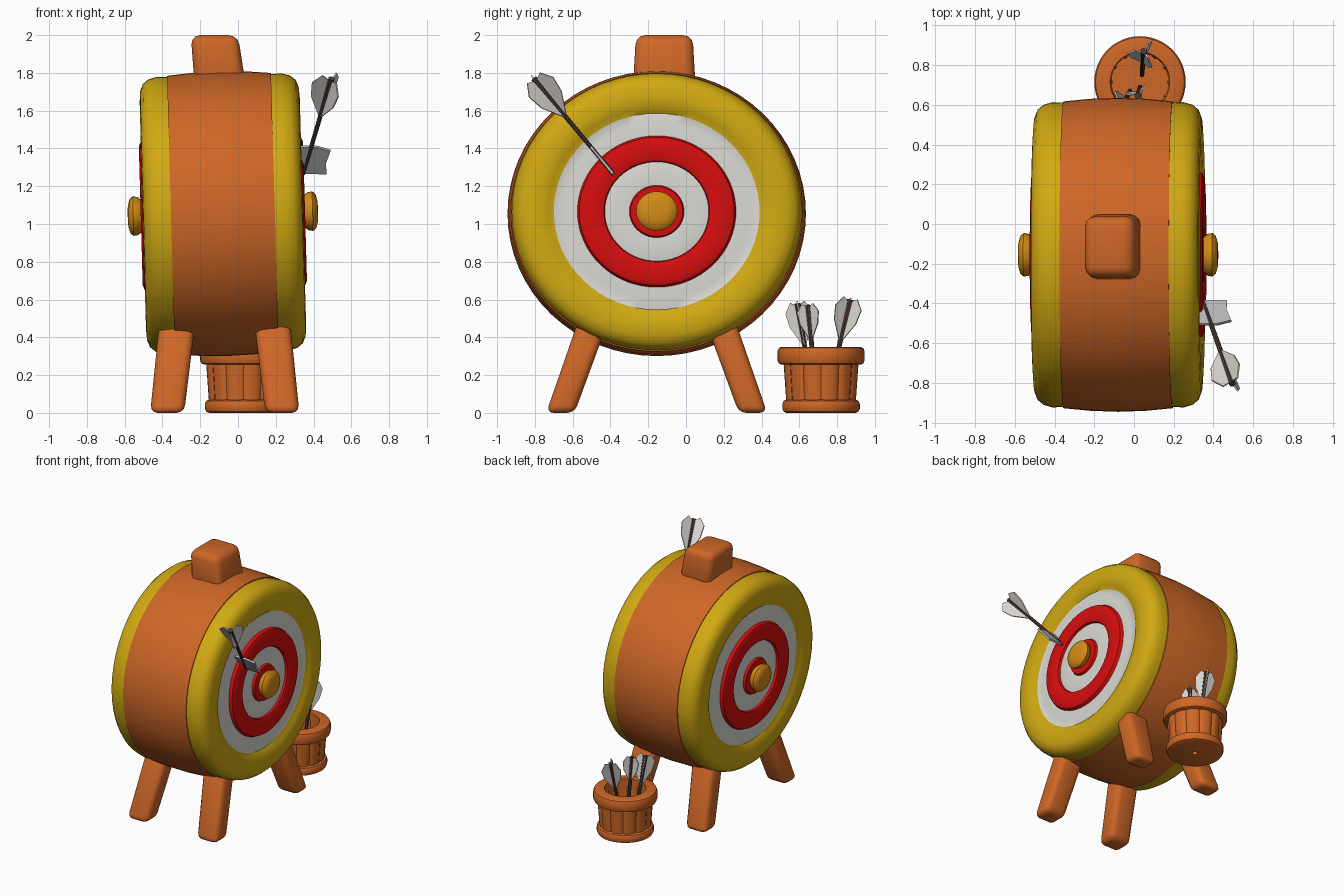
import bpy, bmesh, math
from mathutils import Vector, Matrix

if "Cube" in bpy.data.objects:
    bpy.data.objects.remove(bpy.data.objects["Cube"])


def mat(name, r, g, b):
    m = bpy.data.materials.new(name)
    m.diffuse_color = (r, g, b, 1)
    m.use_nodes = True
    m.node_tree.nodes["Principled BSDF"].inputs["Base Color"].default_value = m.diffuse_color
    return m


WOOD = mat("orange_wood", 0.62, 0.135, 0.02)
YELLOW = mat("yellow_rim", 0.64, 0.40, 0.006)
RED = mat("red_ring", 0.68, 0.004, 0.004)
WHITE = mat("off_white", 0.70, 0.69, 0.65)
GOLD = mat("gold_boss", 0.66, 0.26, 0.008)
SHAFT = mat("dark_shaft", 0.075, 0.045, 0.035)
STEEL = mat("grey_head", 0.50, 0.50, 0.50)


def finish(name, bm, mats, angle=40):
    bmesh.ops.recalc_face_normals(bm, faces=bm.faces)
    me = bpy.data.meshes.new(name)
    bm.to_mesh(me)
    bm.free()
    for m in mats:
        me.materials.append(m)
    ob = bpy.data.objects.new(name, me)
    bpy.context.collection.objects.link(ob)
    bpy.ops.object.select_all(action='DESELECT')
    ob.select_set(True)
    bpy.context.view_layer.objects.active = ob
    bpy.ops.object.shade_smooth_by_angle(angle=math.radians(angle))
    return ob


def revolve(name, pts, mats, matrix, along_x=False, n=64, groove=None, closed=False):
    """Turn (axis position, radius, material index) points round an axis."""
    bm = bmesh.new()
    rings = []
    for a, r, _ in pts:
        ring = []
        for i in range(n):
            t = 2 * math.pi * i / n
            k = groove[1] if groove and i % groove[0] == 0 else 1
            c, s = r * k * math.cos(t), r * k * math.sin(t)
            ring.append(bm.verts.new(matrix @ Vector((a, c, s) if along_x else (c, s, a))))
        rings.append(ring)
    for j in range(len(pts) if closed else len(pts) - 1):
        A, B = rings[j], rings[(j + 1) % len(pts)]
        for i in range(n):
            k = (i + 1) % n
            bm.faces.new((A[i], A[k], B[k], B[i])).material_index = pts[j][2]
    if not closed:
        for j in (0, -1):
            if pts[j][1] > 0:
                bm.faces.new(rings[j]).material_index = pts[j][2]
    return finish(name, bm, mats)


def block(name, low, low_size, high, high_size, bevel, material):
    """Rounded post between two horizontal rectangles."""
    bm = bmesh.new()
    bmesh.ops.create_cube(bm, size=1)
    for v in bm.verts:
        c, s = (high, high_size) if v.co.z > 0 else (low, low_size)
        v.co = (c[0] + v.co.x * s[0], c[1] + v.co.y * s[1], c[2])
    bmesh.ops.bevel(bm, geom=bm.edges[:], offset=bevel, segments=3, profile=0.5, affect='EDGES')
    return finish(name, bm, [material], 50)


def plate(name, origin, u, v, outline, thick, material):
    """Thin flat outline in the plane of u and v."""
    bm = bmesh.new()
    n = u.cross(v).normalized() * thick / 2
    lo = [bm.verts.new(origin + u * a + v * b - n) for a, b in outline]
    hi = [bm.verts.new(origin + u * a + v * b + n) for a, b in outline]
    bm.faces.new(lo)
    bm.faces.new(hi)
    for i in range(len(lo)):
        k = (i + 1) % len(lo)
        bm.faces.new((lo[i], lo[k], hi[k], hi[i]))
    return finish(name, bm, [material], 20)


def arrow(name, tail, tip, side, size=1.0):
    tail, tip = Vector(tail), Vector(tip)
    d = tip - tail
    u = d.normalized()
    side = Vector(side)
    side = (side - u * side.dot(u)).normalized()
    m = Matrix.Translation(tail) @ u.to_track_quat('Z', 'Y').to_matrix().to_4x4()
    revolve(name + "_shaft", [(0, 0.017, 0), (0.2, 0.013, 0), (d.length, 0.011, 0)], [SHAFT], m, n=8)
    vane = [(0.02, 0), (-0.01, 0.05), (0.05, 0.095), (0.14, 0.08), (0.26, 0.012), (0.26, 0)]
    for i in range(3):
        r = Matrix.Rotation(i * 2 * math.pi / 3, 3, u) @ side
        plate(f"{name}_feather_{i}", tail, u, r, [(a * size, b * size) for a, b in vane], 0.008, WHITE)
    return u, side


# Target drum: axis along x, leaning slightly
DRUM = (Matrix.Translation((-0.08, -0.155, 1.055)) @ Matrix.Rotation(math.radians(-1.6), 4, 'Y')
        @ Matrix.Diagonal((1, 1, 0.955, 1)))
revolve("drum_band", [(-0.275, 0.772, 0), (-0.14, 0.785, 0), (0, 0.79, 0), (0.14, 0.785, 0), (0.275, 0.772, 0)],
        [WOOD], DRUM, True)

# Padded rim, rings and boss on both faces
face = [(0.265, 0.765, 0), (0.33, 0.768, 0), (0.375, 0.755, 0), (0.405, 0.73, 0), (0.42, 0.69, 0),
        (0.424, 0.63, 0), (0.415, 0.575, 0), (0.396, 0.545, 1), (0.402, 0.49, 1), (0.402, 0.42, 2),
        (0.425, 0.41, 2), (0.435, 0.385, 2), (0.435, 0.31, 2), (0.425, 0.28, 2), (0.408, 0.275, 1),
        (0.416, 0.22, 1), (0.412, 0.145, 2), (0.43, 0.138, 2), (0.432, 0.08, 2)]
boss = [(0.42, 0.08, 0), (0.45, 0.105, 0), (0.475, 0.11, 0), (0.492, 0.095, 0), (0.502, 0.06, 0), (0.504, 0.02, 0)]
for label, s in (("right", 1), ("left", -1)):
    revolve(label + "_target_face", [(s * a, r, m) for a, r, m in face], [YELLOW, WHITE, RED], DRUM, True)
    revolve(label + "_boss", [(s * a, r, m) for a, r, m in boss], [GOLD], DRUM, True, n=24)

# Peg on top
block("top_peg", (-0.095, -0.115, 1.74), (0.27, 0.33, 0), (-0.125, -0.115, 2.0), (0.25, 0.30, 0), 0.05, WOOD)

# Four splayed legs
for sx in (-1, 1):
    for sy in (-1, 1):
        block(f"{'front' if sy < 0 else 'back'}_{'left' if sx < 0 else 'right'}_leg",
              (-0.07 + sx * 0.305, -0.155 + sy * 0.51, 0), (0.18, 0.15, 0),
              (-0.07 + sx * 0.25, -0.155 + sy * 0.335, 0.49), (0.19, 0.16, 0), 0.04, WOOD)

# Bucket: staved body, hoops and floor
BUCKET = Matrix.Translation((0.03, 0.715, 0))
revolve("bucket_staves", [(0.03, 0.183, 0), (0.30, 0.202, 0), (0.30, 0.155, 0), (0.09, 0.145, 0)],
        [WOOD], BUCKET, n=60, groove=(5, 0.95))
for label, z0, z1, ri, ro in (("rim", 0.255, 0.35, 0.15, 0.23), ("base", 0, 0.07, 0.02, 0.205)):
    b = 0.022
    revolve("bucket_" + label, [(z0, ri, 0), (z0, ro - b, 0), (z0 + b * 0.3, ro - b * 0.3, 0), (z0 + b, ro, 0),
                                (z1 - b, ro, 0), (z1 - b * 0.3, ro - b * 0.3, 0), (z1, ro - b, 0), (z1, ri, 0)],
            [WOOD], BUCKET, n=48, closed=True)

# Arrows in the bucket
arrow("bucket_arrow_a", (0.05, 0.87, 0.60), (0.04, 0.75, 0.10), (-1, 0, 0), 0.85)
arrow("bucket_arrow_b", (-0.06, 0.59, 0.58), (-0.02, 0.67, 0.10), (1, 0, 0), 0.85)
arrow("bucket_arrow_c", (0.02, 0.645, 0.57), (0.03, 0.69, 0.10), (0.6, 0.8, 0), 0.7)

# Arrow stuck in the target, with a flat blade
tip = (0.345, -0.385, 1.265)
u, side = arrow("target_arrow", (0.495, -0.805, 1.77), tip, (-1, 0, 0))
plate("target_arrow_head", Vector(tip), -u, -side,
      [(0, -0.03), (0.03, 0.12), (0.10, 0.10), (0.19, 0.105), (0.2, 0.03), (0.18, -0.06)], 0.014, STEEL)
